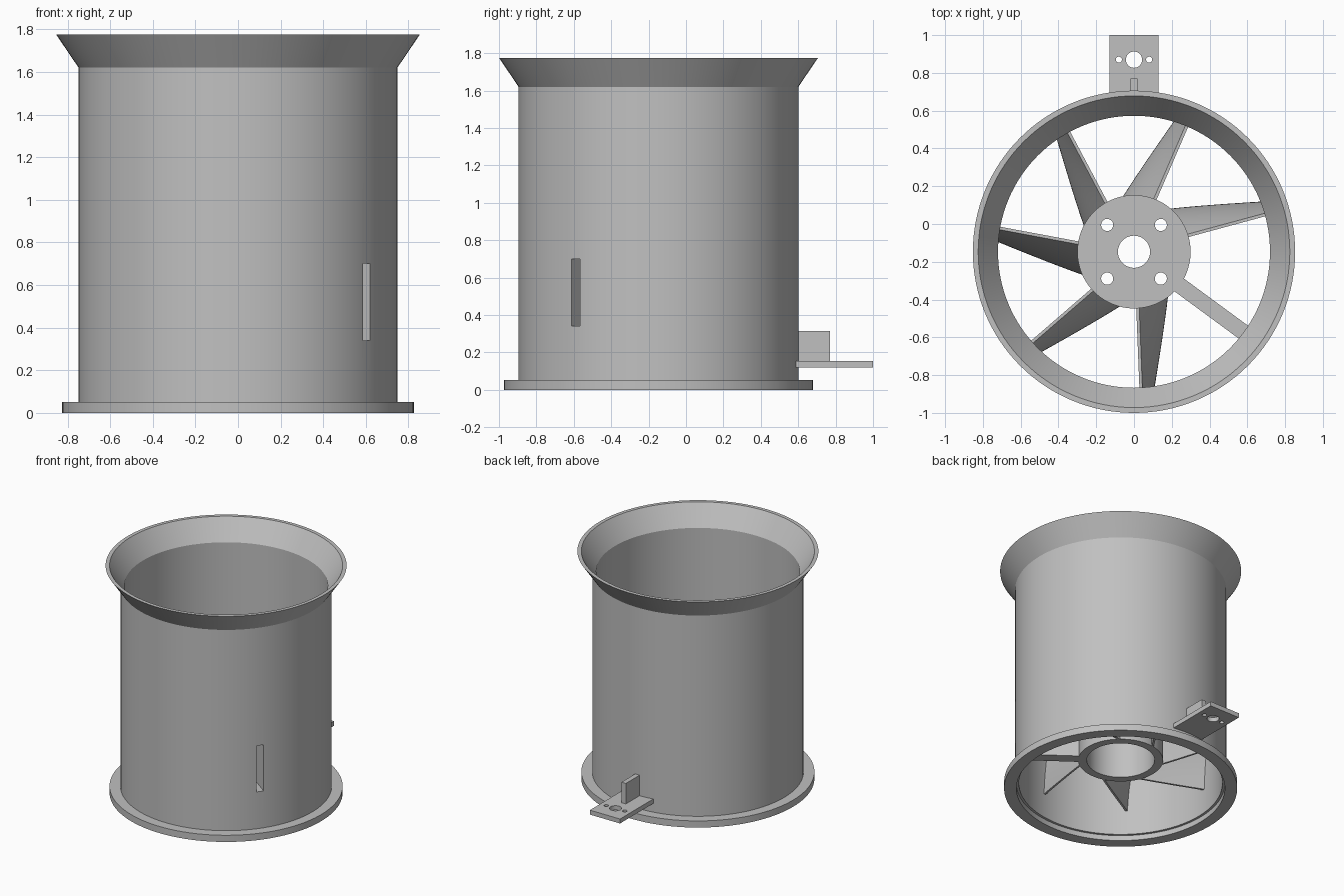
import bpy, bmesh, math
from mathutils import Matrix, Vector

if bpy.data.objects.get("Cube"):
    bpy.data.objects.remove(bpy.data.objects["Cube"])

AXIS_Y = -0.147
STRUT_ANGLE = math.radians(-36.3)
LOW, HIGH = 0.23, 0.81

grey = bpy.data.materials.new("plain grey")
grey.use_nodes = True
colour = (0.53, 0.53, 0.53, 1)
grey.diffuse_color = colour
grey.node_tree.nodes["Principled BSDF"].inputs["Base Color"].default_value = colour


def finish(name, bm):
    bmesh.ops.recalc_face_normals(bm, faces=bm.faces)
    mesh = bpy.data.meshes.new(name)
    bm.to_mesh(mesh)
    bm.free()
    mesh.materials.append(grey)
    ob = bpy.data.objects.new(name, mesh)
    bpy.context.collection.objects.link(ob)
    return ob


def smooth(ob):
    bpy.ops.object.select_all(action='DESELECT')
    ob.select_set(True)
    bpy.context.view_layer.objects.active = ob
    bpy.ops.object.shade_smooth_by_angle(angle=math.radians(25))


def lathe(name, profile, steps):
    """Revolve a closed (radius, z) outline around the duct axis."""
    bm = bmesh.new()
    verts = [bm.verts.new((r, AXIS_Y, z)) for r, z in profile]
    edges = [bm.edges.new((verts[i - 1], verts[i])) for i in range(len(verts))]
    bmesh.ops.spin(bm, geom=verts + edges, cent=(0, AXIS_Y, 0), axis=(0, 0, 1),
                   angle=math.tau, steps=steps, use_merge=True)
    bmesh.ops.remove_doubles(bm, verts=bm.verts, dist=0.0001)
    return finish(name, bm)


def box(name, low, high, matrix=None):
    bm = bmesh.new()
    bmesh.ops.create_cube(bm, size=1)
    low, high = Vector(low), Vector(high)
    bm.transform(Matrix.Translation((low + high) / 2) @ Matrix.Diagonal((*(high - low), 1)))
    if matrix:
        bm.transform(matrix)
    return finish(name, bm)


def hole(x, y, z, radius):
    bm = bmesh.new()
    bmesh.ops.create_cone(bm, cap_ends=True, segments=40, radius1=radius,
                          radius2=radius, depth=0.2)
    bm.transform(Matrix.Translation((x, y, z)))
    return finish("hole_cutter", bm)


def cut(ob, cutters):
    for cutter in cutters:
        mod = ob.modifiers.new("cut", 'BOOLEAN')
        mod.operation = 'DIFFERENCE'
        mod.solver = 'EXACT'
        mod.object = cutter
        bpy.ops.object.select_all(action='DESELECT')
        ob.select_set(True)
        bpy.context.view_layer.objects.active = ob
        bpy.ops.object.modifier_apply(modifier=mod.name)
        bpy.data.objects.remove(cutter)


strut_frame = Matrix.Translation((0, AXIS_Y, 0)) @ Matrix.Rotation(STRUT_ANGLE, 4, 'Z')


def wire_slot():
    return box("slot_cutter", (0.15, -0.0275, 0.34), (0.9, 0.0275, 0.70), strut_frame)


# Duct with base flange and flared mouth
duct = lathe("duct", [(0.738, 0), (0.825, 0), (0.825, 0.052), (0.748, 0.052),
                      (0.748, 1.62), (0.853, 1.775), (0.825, 1.775),
                      (0.72, 1.62), (0.72, 0.04), (0.738, 0.04)], 128)
cut(duct, [wire_slot()])
smooth(duct)

# Motor hub: a cup open at the bottom, with a drilled mounting face
hub = lathe("motor_hub", [(0.24, LOW), (0.3, LOW), (0.3, HIGH), (0.085, HIGH),
                          (0.085, HIGH - 0.05), (0.24, HIGH - 0.05)], 80)
cut(hub, [wire_slot()] + [hole(sx * 0.142, AXIS_Y + sy * 0.142, HIGH, 0.032)
                          for sx in (-1, 1) for sy in (-1, 1)])
smooth(hub)

# Straight hollow strut carrying the wire slot
strut = box("wire_strut", (0.285, -0.042, LOW), (0.73, 0.042, HIGH), strut_frame)
cut(strut, [wire_slot()])


# Curved stator vanes
def vane(name, angle):
    rows, cols = 14, 8
    bm = bmesh.new()
    sides = []
    for offset in (0, 0.016):
        grid = []
        for i in range(rows + 1):
            t = i / rows
            row = []
            for j in range(cols + 1):
                r = 0.285 + 0.447 * j / cols
                sweep = 0.154 - 0.165 * (r - 0.3) / 0.33 * 0.42
                s = sweep * (1 - t ** 1.6) + offset
                a = angle + math.asin(s / r)
                row.append(bm.verts.new((r * math.cos(a), AXIS_Y + r * math.sin(a),
                                         LOW + t * (HIGH - 0.06 - LOW))))
            grid.append(row)
        for i in range(rows):
            for j in range(cols):
                bm.faces.new((grid[i][j], grid[i][j + 1], grid[i + 1][j + 1], grid[i + 1][j]))
        sides.append(grid)
    rim = [e for e in bm.edges if e.is_boundary]
    bmesh.ops.bridge_loops(bm, edges=rim)
    smooth(finish(name, bm))


for k in range(1, 7):
    vane(f"stator_vane_{k}", STRUT_ANGLE + k * math.tau / 7)

# Rear mounting bracket with its stiffening rib
plate = box("bracket_plate", (-0.13, 0.585, 0.12), (0.13, 1.0, 0.155))
cut(plate, [hole(0, 0.87, 0.14, 0.043)] + [hole(x, 0.87, 0.14, 0.016) for x in (-0.08, 0.08)])
smooth(plate)
box("bracket_rib", (-0.019, 0.59, 0.155), (0.019, 0.77, 0.315))
